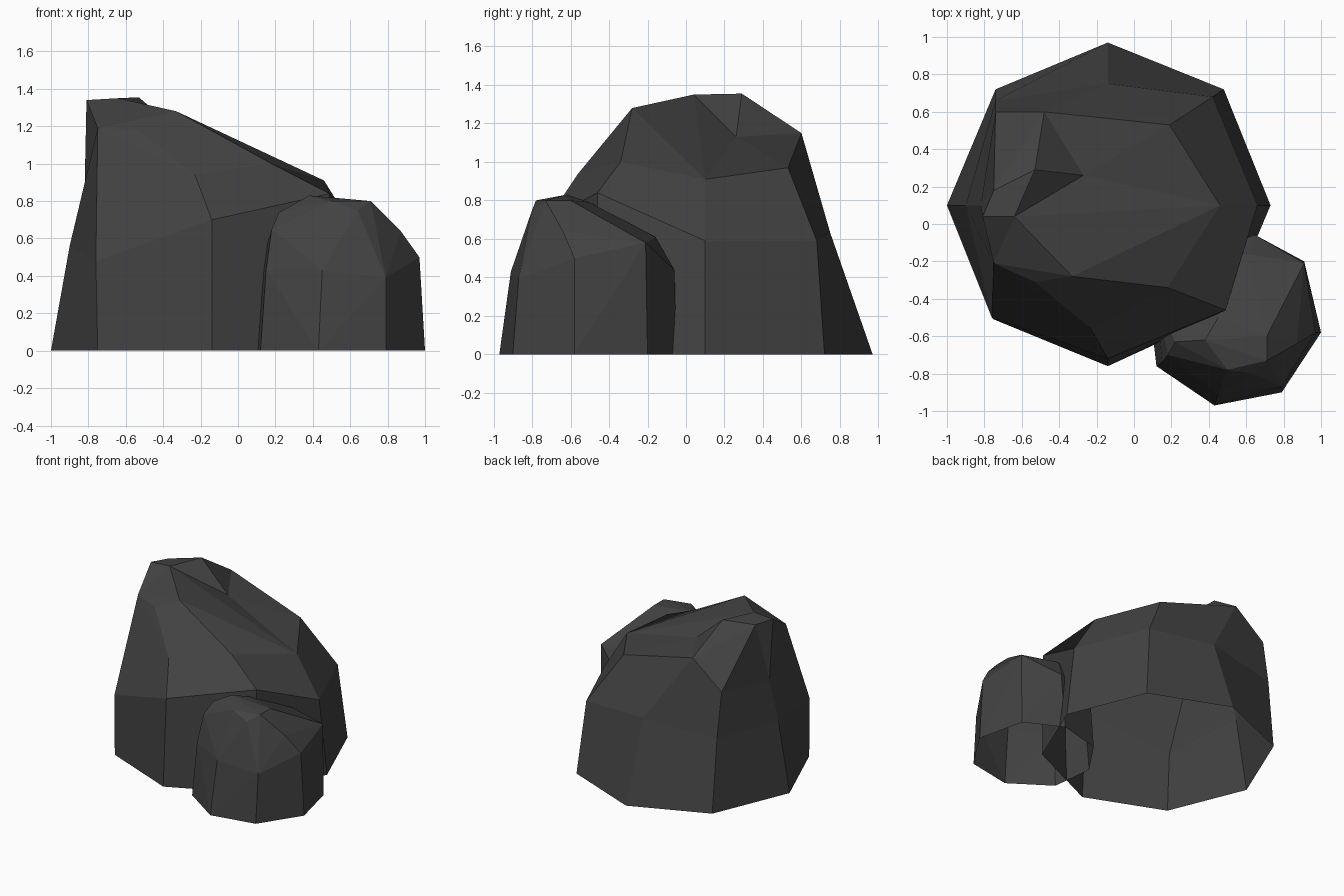
import bpy, bmesh

if "Cube" in bpy.data.objects:
    bpy.data.objects.remove(bpy.data.objects["Cube"])

stone = bpy.data.materials.new("dark_grey_stone")
stone.diffuse_color = (0.055, 0.055, 0.055, 1)
stone.use_nodes = True
stone.node_tree.nodes["Principled BSDF"].inputs["Base Color"].default_value = stone.diffuse_color


def finish(name, bm):
    bmesh.ops.recalc_face_normals(bm, faces=bm.faces)
    mesh = bpy.data.meshes.new(name)
    bm.to_mesh(mesh)
    bm.free()
    mesh.materials.append(stone)
    bpy.context.collection.objects.link(bpy.data.objects.new(name, mesh))


# Large rock: three eight-sided rings, open underneath, with a faceted sloping cap
base = [(-1, .1, 0), (-.75, -.51, 0), (-.14, -.76, 0), (.49, -.47, 0),
        (.73, .1, 0), (.48, .72, 0), (-.14, .97, 0), (-.74, .72, 0)]
middle = [(-.9, .1, .56), (-.76, -.5, .48), (-.14, -.72, .7), (.49, -.46, .84),
          (.66, .1, .59), (.42, .68, .59), (-.14, .75, .63), (-.74, .66, .58)]
upper = [(-.82, .1, .87), (-.75, -.21, 1.19), (-.23, -.56, .94), (.18, -.34, 1.0),
         (.46, .1, .91), (.19, .53, .97), (-.48, .6, 1.15), (-.74, .6, .94)]
crown = [(-.53, -.31, 1.18), (-.33, -.28, 1.28), (-.64, .04, 1.35), (-.53, .29, 1.355),
         (-.27, .26, 1.13), (-.81, .04, 1.34), (-.75, .18, 1.33)]
cap = [(1, 2, 8), (2, 3, 9, 8), (3, 4, 9), (4, 10, 9), (1, 8, 9), (1, 9, 10), (1, 10, 13),
       (0, 1, 13), (0, 13, 14), (0, 14, 7), (7, 14, 6), (14, 11, 6), (13, 10, 11, 14),
       (10, 12, 11), (10, 4, 12), (4, 5, 12), (5, 6, 12), (6, 11, 12)]
bm = bmesh.new()
rings = [[bm.verts.new(p) for p in ring] for ring in (base, middle, upper)]
for low, high in zip(rings, rings[1:]):
    for i in range(8):
        j = (i + 1) % 8
        bm.faces.new((low[i], low[j], high[j], high[i]))
top = rings[2] + [bm.verts.new(p) for p in crown]
for face in cap:
    bm.faces.new([top[i] for i in face])
finish("large_rock", bm)

# Small rock: convex boulder, open underneath
points = [(.12, -.76, 0), (.43, -.97, 0), (.79, -.9, 0), (1, -.58, 0),
          (.91, -.2, 0), (.62, -.05, 0), (.27, -.14, 0), (.08, -.42, 0),
          (.15, -.74, .43), (.45, -.91, .43), (.79, -.87, .39), (.97, -.58, .5),
          (.91, -.21, .58), (.65, -.06, .44), (.3, -.15, .45), (.12, -.42, .45),
          (.18, -.7, .65), (.22, -.63, .74), (.38, -.62, .83), (.5, -.78, .8),
          (.64, -.8, .75), (.71, -.73, .8), (.71, -.6, .8), (.87, -.64, .64),
          (.45, -.5, .79), (.6, -.16, .61)]
bm = bmesh.new()
for p in points:
    bm.verts.new(p)
bmesh.ops.convex_hull(bm, input=bm.verts)
bottom = [f for f in bm.faces if all(v.co.z < .01 for v in f.verts)]
bmesh.ops.delete(bm, geom=bottom, context='FACES')
loose = [v for v in bm.verts if not v.link_faces]
bmesh.ops.delete(bm, geom=loose, context='VERTS')
finish("small_rock", bm)
